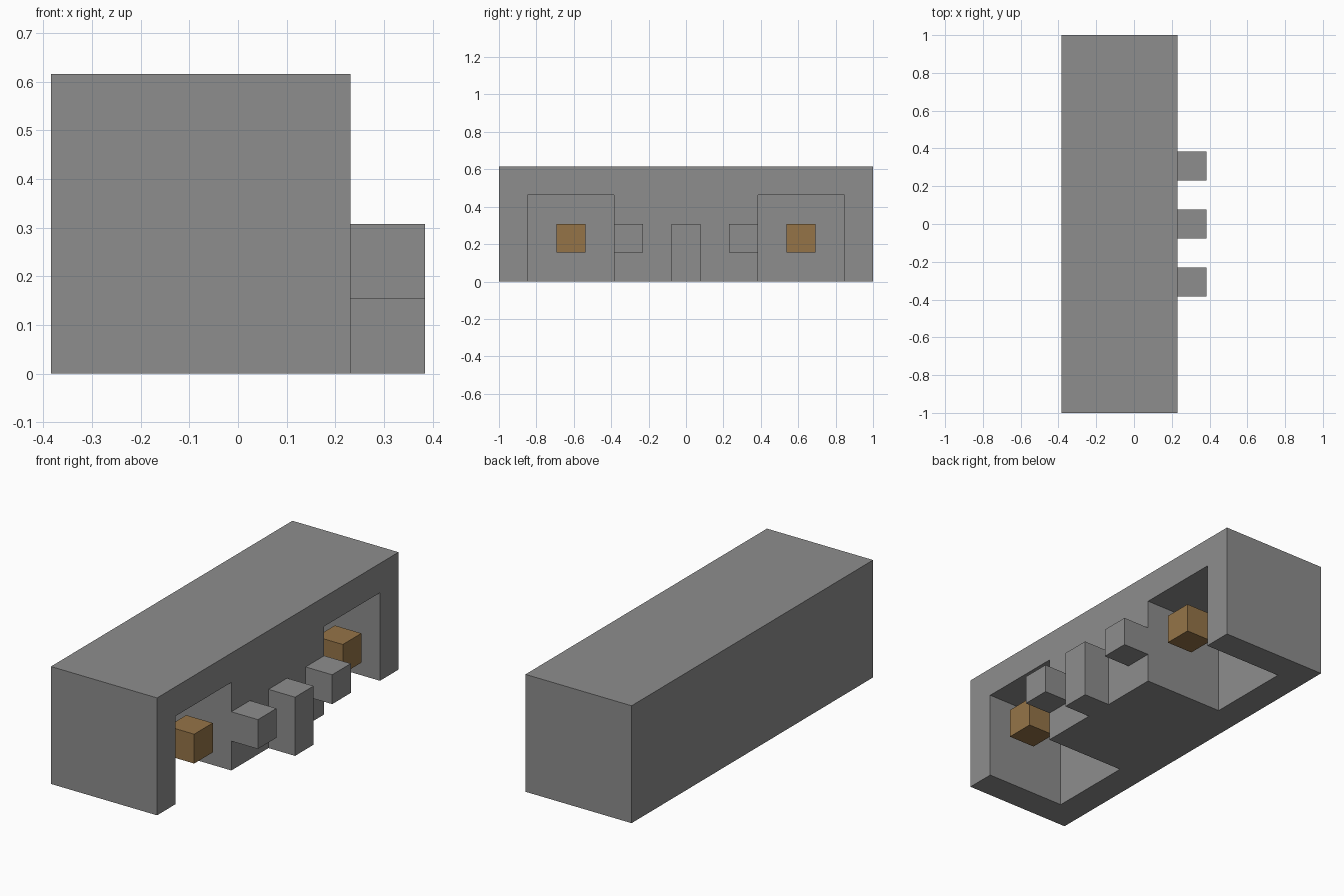
import bpy
import bmesh

U = 1 / 13  # one block unit; the body is 26 units long

if "Cube" in bpy.data.objects:
    bpy.data.objects.remove(bpy.data.objects["Cube"], do_unlink=True)


def material(name, color):
    mat = bpy.data.materials.new(name)
    mat.use_nodes = True
    mat.diffuse_color = color
    bsdf = next(n for n in mat.node_tree.nodes if n.type == 'BSDF_PRINCIPLED')
    bsdf.inputs["Base Color"].default_value = color
    return mat


def box(name, x, y, z, mat):
    """Box from (min, max) ranges given in block units."""
    mesh = bpy.data.meshes.new(name)
    bm = bmesh.new()
    bmesh.ops.create_cube(bm, size=1)
    for v in bm.verts:
        v.co = [(r[0] if c < 0 else r[1]) * U for c, r in zip(v.co, (x, y, z))]
    bm.to_mesh(mesh)
    bm.free()
    mesh.materials.append(mat)
    obj = bpy.data.objects.new(name, mesh)
    bpy.context.collection.objects.link(obj)
    return obj


grey = material("stone_grey", (0.27, 0.27, 0.27, 1))
brown = material("warm_brown", (0.30, 0.175, 0.064, 1))

# Main block
body = box("body", (-5, 3), (-13, 13), (0, 8), grey)

# Alcoves open at the side and below, with a floating cube and a side knob each
for label, s in (("front", -1), ("back", 1)):
    cutter = box(label + "_alcove_cutter", (-3, 4), sorted((5 * s, 11 * s)), (-1, 6), grey)
    cutter.hide_render = True
    cutter.hide_viewport = True
    cut = body.modifiers.new(label + "_alcove", 'BOOLEAN')
    cut.operation = 'DIFFERENCE'
    cut.solver = 'EXACT'
    cut.object = cutter
    box(label + "_alcove_cube", (1, 3), sorted((7 * s, 9 * s)), (2, 4), brown)
    box(label + "_knob", (3, 5), sorted((3 * s, 5 * s)), (2, 4), grey)

# Taller centre post
box("centre_post", (3, 5), (-1, 1), (0, 4), grey)
